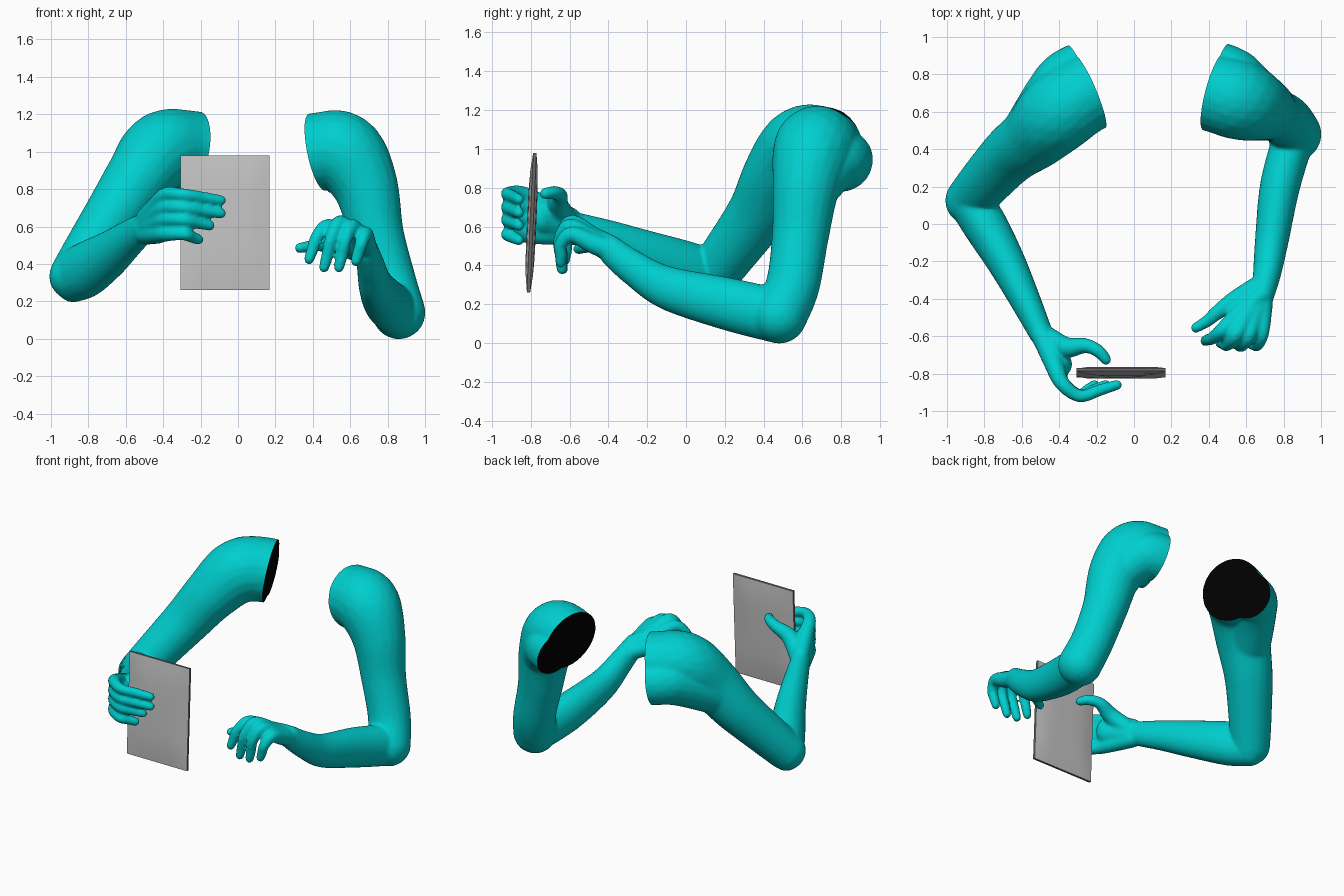
import bpy, bmesh, math
from mathutils import Vector, Matrix

if "Cube" in bpy.data.objects:
    bpy.data.objects.remove(bpy.data.objects["Cube"])


def material(name, rgb):
    mat = bpy.data.materials.new(name)
    mat.use_nodes = True
    color = (*rgb, 1)
    mat.diffuse_color = color
    mat.node_tree.nodes["Principled BSDF"].inputs["Base Color"].default_value = color
    return mat


teal = material("teal_skin", (0.0, 0.62, 0.62))
black = material("black_opening", (0, 0, 0))
grey = material("grey_panel", (0.55, 0.55, 0.55))
dark = material("dark_edge", (0.14, 0.13, 0.13))


def spline(p, t):
    """Smooth interpolation through the points p at parameter t."""
    i = min(int(t), len(p) - 2)
    f = t - i
    a, b, c, d = p[max(i - 1, 0)], p[i], p[i + 1], p[min(i + 2, len(p) - 1)]
    return b + (c - a) * f / 2 + (a - b * 2.5 + c * 2 - d / 2) * f**2 \
        + ((b - c) * 1.5 + (d - a) / 2) * f**3


def chain(bm, points, tall=1.0, steps=12):
    """Sweep a ball along points given as x, y, z, radius."""
    p = [Vector(q) for q in points]
    for k in range((len(p) - 1) * steps + 1):
        q = spline(p, k / steps)
        place = Matrix.Translation(q.xyz) @ Matrix.Diagonal((1, 1, tall, 1))
        bmesh.ops.create_icosphere(bm, subdivisions=3, radius=q.w, matrix=place)


def finger(bm, wrist, knuckle, bend, tip):
    """A finger with its palm bone, thinning from wrist to tip."""
    w, k, b, t = (Vector(v) for v in (wrist, knuckle, bend, tip))
    joints = [w, w.lerp(k, 0.55), k, b, b.lerp(t, 0.55), t]
    radii = [0.058, 0.053, 0.041, 0.034, 0.032, 0.028]
    chain(bm, [(*j, r) for j, r in zip(joints, radii)])


def build_arm(name, upper, blade, forearm, palm, fingers, thumb, cut, normal):
    bm = bmesh.new()
    n = Vector(normal).normalized()
    # upper arm, running past the shoulder opening
    chain(bm, [(*(Vector(upper[0][:3]) + n * 0.25), upper[0][3])] + upper)
    # lower back of the shoulder, merging into the arm
    chain(bm, [(*(Vector(blade[0][:3]) + n * 0.25), blade[0][3])] + blade)
    chain(bm, forearm, tall=1.27)
    chain(bm, palm, tall=1.3)
    for f in fingers:
        finger(bm, *f)
    chain(bm, thumb)

    # fuse everything into one soft skin
    mesh = bpy.data.meshes.new(name + "_parts")
    bm.to_mesh(mesh)
    bm.free()
    obj = bpy.data.objects.new(name, mesh)
    bpy.context.collection.objects.link(obj)
    remesh = obj.modifiers.new("fuse", "REMESH")
    remesh.mode = "VOXEL"
    remesh.voxel_size = 0.01
    soften = obj.modifiers.new("soften", "SMOOTH")
    soften.factor = 0.5
    soften.iterations = 8
    deps = bpy.context.evaluated_depsgraph_get()
    skin = bpy.data.meshes.new_from_object(obj.evaluated_get(deps))
    obj.modifiers.clear()
    obj.data = skin
    bpy.data.meshes.remove(mesh)
    skin.materials.clear()
    skin.materials.append(teal)
    skin.materials.append(black)

    # cut the shoulder and close it with a dark face
    bm = bmesh.new()
    bm.from_mesh(skin)
    for f in bm.faces:
        f.smooth = True
        f.material_index = 0
    bmesh.ops.bisect_plane(bm, geom=bm.verts[:] + bm.edges[:] + bm.faces[:],
                           plane_co=cut, plane_no=n, clear_outer=True)
    rim = [e for e in bm.edges if e.is_boundary]
    for e in rim:
        e.smooth = False
    for f in bmesh.ops.edgeloop_fill(bm, edges=rim)["faces"]:
        f.material_index = 1
        f.smooth = False
        f.normal_update()
        if f.normal.dot(n) < 0:
            f.normal_flip()
    bm.to_mesh(skin)
    bm.free()


# right arm, holding the tablet: each finger has a height and a tip position
grip = [(0.77, -0.09), (0.7, -0.09), (0.635, -0.15), (0.56, -0.21)]
build_arm(
    "right_arm",
    upper=[(-0.27, 0.69, 1.01, 0.212), (-0.41, 0.59, 1.0, 0.212),
           (-0.53, 0.47, 0.86, 0.18), (-0.66, 0.37, 0.67, 0.158),
           (-0.8, 0.22, 0.46, 0.14), (-0.88, 0.125, 0.335, 0.13)],
    blade=[(-0.34, 0.79, 0.94, 0.155), (-0.43, 0.68, 0.92, 0.16),
           (-0.55, 0.5, 0.82, 0.15)],
    forearm=[(-0.88, 0.12, 0.34, 0.115), (-0.8, 0, 0.375, 0.12),
             (-0.685, -0.2, 0.45, 0.103), (-0.585, -0.4, 0.53, 0.083),
             (-0.5, -0.58, 0.595, 0.065)],
    palm=[(-0.47, -0.62, 0.61, 0.065), (-0.4, -0.75, 0.65, 0.07)],
    fingers=[((-0.49, -0.6, 0.6 + (z - 0.66) * 0.4), (-0.385, -0.85, z),
              (-0.29, -0.92, z), (x, -0.86, z - 0.03)) for z, x in grip],
    thumb=[(-0.46, -0.61, 0.63, 0.06), (-0.36, -0.66, 0.71, 0.055),
           (-0.26, -0.65, 0.76, 0.04), (-0.19, -0.68, 0.775, 0.035),
           (-0.15, -0.725, 0.77, 0.03)],
    cut=(-0.25, 0.74, 1), normal=(0.9, 0.38, -0.16))

# left arm, with a relaxed hand
wrist = (0.69, -0.35, 0.46)
build_arm(
    "left_arm",
    upper=[(0.44, 0.7, 1.0, 0.212), (0.57, 0.66, 0.99, 0.212),
           (0.68, 0.62, 0.82, 0.175), (0.74, 0.59, 0.56, 0.148),
           (0.815, 0.55, 0.3, 0.14), (0.86, 0.48, 0.14, 0.143)],
    blade=[(0.49, 0.8, 0.94, 0.16), (0.58, 0.74, 0.92, 0.155),
           (0.69, 0.64, 0.8, 0.14)],
    forearm=[(0.85, 0.45, 0.145, 0.112), (0.78, 0.2, 0.205, 0.108),
             (0.735, -0.1, 0.285, 0.09), (0.71, -0.27, 0.385, 0.075),
             (0.685, -0.38, 0.47, 0.065)],
    palm=[(0.66, -0.4, 0.49, 0.058), (0.57, -0.49, 0.54, 0.05)],
    fingers=[(wrist, (0.48, -0.56, 0.6), (0.42, -0.61, 0.54), (0.38, -0.625, 0.425)),
             (wrist, (0.545, -0.59, 0.62), (0.5, -0.645, 0.54), (0.46, -0.635, 0.38)),
             (wrist, (0.61, -0.6, 0.6), (0.575, -0.65, 0.53), (0.54, -0.64, 0.38)),
             (wrist, (0.68, -0.59, 0.56), (0.66, -0.645, 0.51), (0.63, -0.645, 0.415))],
    thumb=[(0.65, -0.34, 0.46, 0.055), (0.54, -0.41, 0.5, 0.053),
           (0.45, -0.47, 0.505, 0.04), (0.39, -0.52, 0.495, 0.033),
           (0.33, -0.555, 0.485, 0.028)],
    cut=(0.435, 0.75, 1), normal=(-0.94, 0.25, -0.2))

# tablet: a slab that thins toward its border
bm = bmesh.new()
bmesh.ops.create_cube(bm, size=2)
bmesh.ops.subdivide_edges(bm, edges=bm.edges[:], cuts=7, use_grid_fill=True)
for v in bm.verts:
    border = max(abs(v.co.x), abs(v.co.z))
    v.co.y *= 1 - 0.65 * border**4
for f in bm.faces:
    f.normal_update()
    f.material_index = 0 if abs(f.normal.y) > 0.3 else 1
    f.smooth = True
bmesh.ops.scale(bm, vec=(0.238, 0.024, 0.36), verts=bm.verts)
mesh = bpy.data.meshes.new("tablet")
mesh.materials.append(grey)
mesh.materials.append(dark)
bm.to_mesh(mesh)
bm.free()
tablet = bpy.data.objects.new("tablet", mesh)
bpy.context.collection.objects.link(tablet)
tablet.location = (-0.07, -0.795, 0.62)
tablet.rotation_euler.x = -0.045
bpy.context.view_layer.objects.active = tablet
tablet.select_set(True)
bpy.ops.object.shade_smooth_by_angle(angle=math.radians(35))
